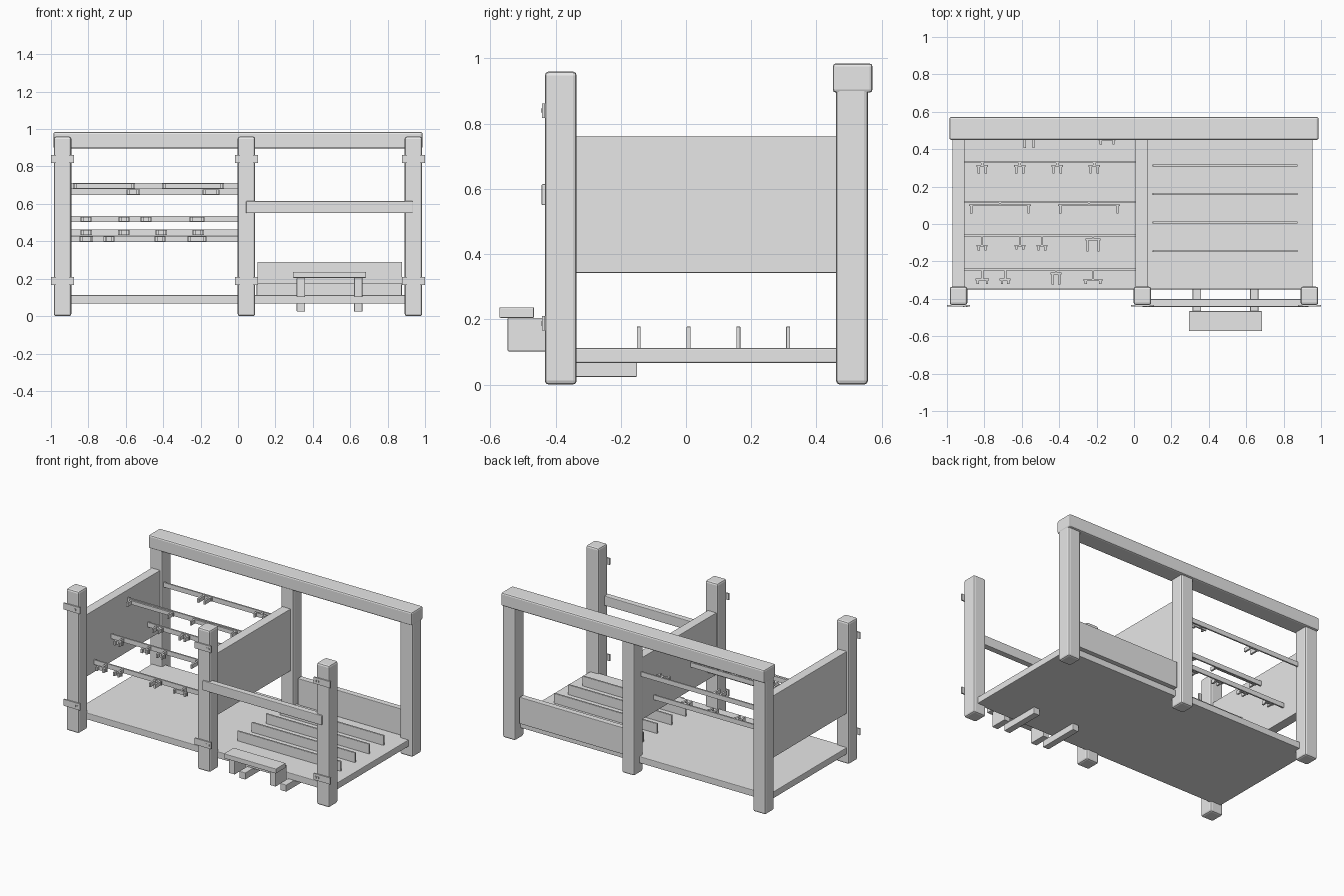
import bpy, bmesh

if "Cube" in bpy.data.objects:
    bpy.data.objects.remove(bpy.data.objects["Cube"])

# one plain grey for the whole frame
grey = bpy.data.materials.new("plain grey")
grey.diffuse_color = (0.8, 0.8, 0.8, 1)
grey.use_nodes = True
grey.node_tree.nodes["Principled BSDF"].inputs["Base Color"].default_value = grey.diffuse_color


def boxes(name, spans, bevel=0.0):
    """One object made of boxes, each given as (x0, x1, y0, y1, z0, z1)."""
    bm = bmesh.new()
    for x0, x1, y0, y1, z0, z1 in spans:
        made = bmesh.ops.create_cube(bm, size=1)["verts"]
        for v in made:
            v.co = (x1 if v.co.x > 0 else x0,
                    y1 if v.co.y > 0 else y0,
                    z1 if v.co.z > 0 else z0)
    me = bpy.data.meshes.new(name)
    bm.to_mesh(me)
    bm.free()
    me.materials.append(grey)
    ob = bpy.data.objects.new(name, me)
    bpy.context.collection.objects.link(ob)
    if bevel:
        mod = ob.modifiers.new("Bevel", "BEVEL")
        mod.width = bevel
        mod.segments = 2
    return ob


# six posts, front and back
POSTS = {"left": -0.938, "middle": 0.045, "right": 0.938}
for side, x in POSTS.items():
    boxes(f"front_post_{side}", [(x - .047, x + .047, -.433, -.335, 0, .96)], .012)
    boxes(f"back_post_{side}", [(x - .047, x + .047, .46, .558, 0, .96)], .012)
    # bracket plates with two small screws each
    inner = -1 if side == "right" else 1
    for level, z in (("lower", .188), ("upper", .84)):
        plate = [(x - .062, x + .062, -.441, -.432, z - .022, z + .022)]
        for off in (.028, .045):
            s = x + inner * off
            plate.append((s - .004, s + .004, -.444, -.440, z - .006, z + .006))
        boxes(f"{level}_bracket_{side}", plate)

# long beams, floor and walls
boxes("top_beam", [(-.987, .987, .45, .572, .895, .985)], .01)
boxes("floor_board", [(-.97, .955, -.35, .5, .067, .112)], .004)
boxes("left_wall", [(-.97, -.906, -.36, .48, .343, .763)], .003)
boxes("middle_wall", [(.008, .072, -.36, .48, .343, .763)], .003)
boxes("back_board", [(.104, .877, .49, .53, .11, .29)], .003)
boxes("front_rail", [(.043, .936, -.443, -.402, .55, .615)], .004)

# upright slats on the right half of the floor
for i in range(4):
    y = -.145 + i * .1527
    boxes(f"floor_slat_{i + 1}", [(.1, .875, y - .006, y + .006, .11, .178)], .002)

# step in front, its supports and the joists under the floor
boxes("step_board", [(.294, .684, -.572, -.466, .205, .237)], .003)
for i, x in enumerate((.336, .643)):
    boxes(f"step_support_{i + 1}", [(x - .022, x + .022, -.547, -.43, .102, .205)], .003)
    boxes(f"floor_joist_{i + 1}", [(x - .022, x + .022, -.433, -.15, .024, .07)], .003)


def hook(x0, x1, y, z, stem, leg):
    """Two-pronged hook hanging off the front of a rod, with an optional stem."""
    h, t, c = .013, .006, (x0 + x1) / 2
    yb = y - stem
    parts = [(x0, x1, yb - .01, yb, z - h, z + h)]
    for x in (x0 + .012, x1 - .012):
        parts.append((x - t, x + t, yb - leg, yb, z - h, z + h))
    if stem:
        parts.append((c - t, c + t, yb, y, z - h, z + h))
    return parts


# tool rods: y, z, then hooks as (x0, x1, stem length, prong length)
RODS = [
    (.48, .664, [(-.596, -.525, 0, .07), (-.19, -.098, .02, .03)]),
    (.33, .447, [(-.842, -.78, .01, .045), (-.642, -.58, .01, .045),
                 (-.442, -.38, .01, .045), (-.244, -.182, .01, .045)]),
    (.117, .695, [(-.882, -.552, .008, .05), (-.406, -.076, .008, .05)]),
    (-.062, .518, [(-.842, -.782, .045, .03), (-.64, -.58, .045, .025),
                   (-.522, -.462, .045, .03), (-.26, -.178, .012, .07)]),
    (-.243, .412, [(-.848, -.774, .045, .03), (-.718, -.66, .045, .03),
                   (-.446, -.387, .012, .065), (-.27, -.168, .048, .025)]),
]
for i, (y, z, hooks) in enumerate(RODS):
    boxes(f"tool_rod_{i + 1}", [(-.91, .012, y - .005, y + .005, z - .016, z + .016)])
    for j, (x0, x1, stem, leg) in enumerate(hooks):
        boxes(f"tool_hook_{i + 1}_{j + 1}", hook(x0, x1, y - .004, z, stem, leg))
